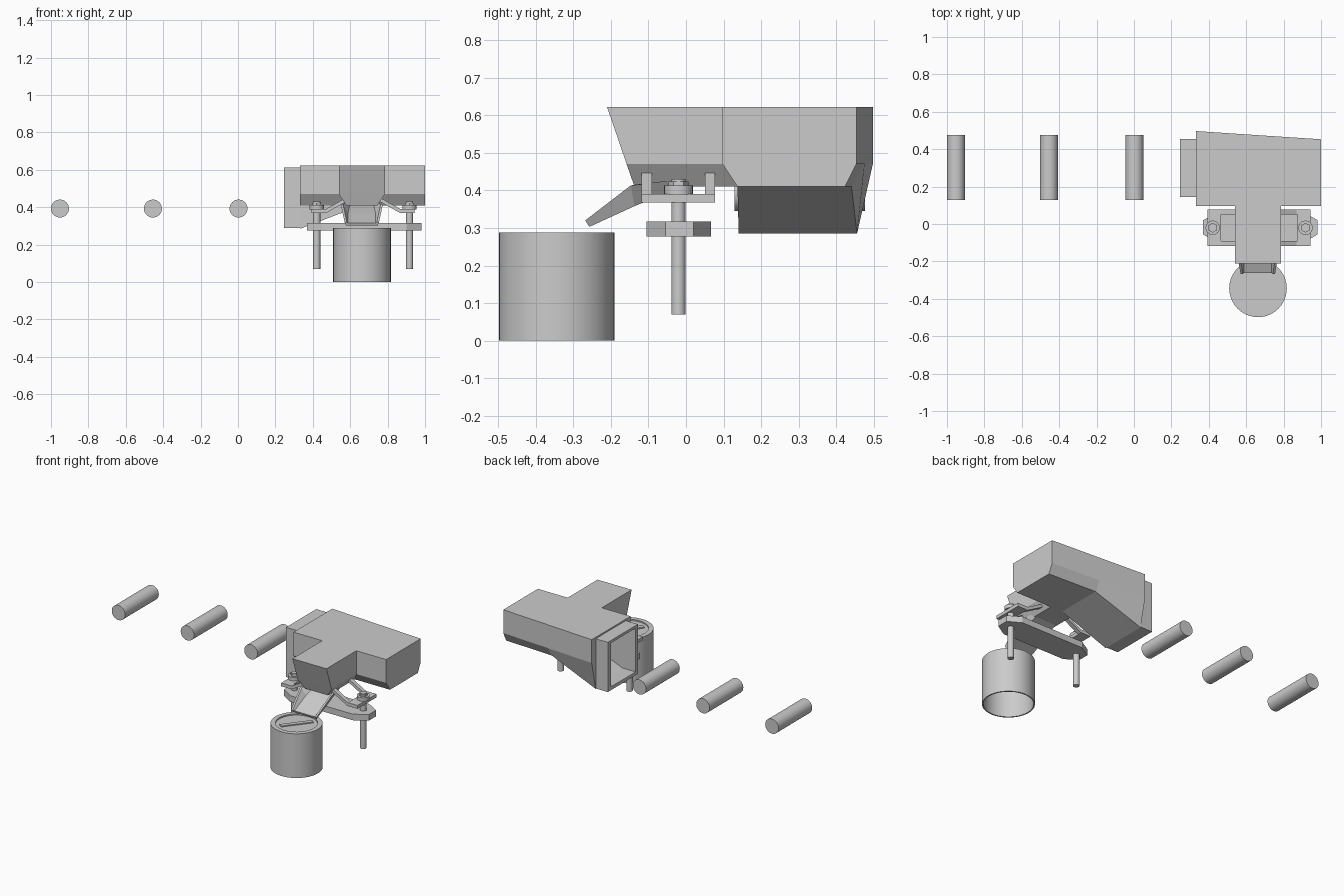
import bpy, bmesh, math
from mathutils import Vector, Matrix

if "Cube" in bpy.data.objects:
    bpy.data.objects.remove(bpy.data.objects["Cube"])


def make(name, bm, smooth=False):
    bmesh.ops.remove_doubles(bm, verts=bm.verts, dist=1e-5)
    bmesh.ops.recalc_face_normals(bm, faces=bm.faces)
    me = bpy.data.meshes.new(name)
    bm.to_mesh(me)
    bm.free()
    ob = bpy.data.objects.new(name, me)
    bpy.context.collection.objects.link(ob)
    if smooth:
        bpy.ops.object.select_all(action='DESELECT')
        ob.select_set(True)
        bpy.context.view_layer.objects.active = ob
        bpy.ops.object.shade_smooth_by_angle(angle=math.radians(35))
    return ob


def loft(name, rings, cap=True):
    bm = bmesh.new()
    vs = [[bm.verts.new(p) for p in r] for r in rings]
    n = len(vs[0])
    for a, b in zip(vs, vs[1:]):
        for i in range(n):
            j = (i + 1) % n
            bm.faces.new((a[i], a[j], b[j], b[i]))
    if cap:
        bm.faces.new(vs[0])
        bm.faces.new(vs[-1])
    return make(name, bm)


def box(name, x0, x1, y0, y1, z0, z1):
    return loft(name, [[(x0, y0, z), (x1, y0, z), (x1, y1, z), (x0, y1, z)] for z in (z0, z1)])


def extrude_y(name, prof, y0, y1):
    return loft(name, [[(x, y, z) for x, z in prof] for y in (y0, y1)])


def cyl(name, c, r, length, axis='Z', seg=32):
    bm = bmesh.new()
    rot = Matrix.Rotation(math.pi / 2, 4, 'X') if axis == 'Y' else Matrix()
    bmesh.ops.create_cone(bm, cap_ends=True, segments=seg, radius1=r, radius2=r,
                          depth=length, matrix=Matrix.Translation(c) @ rot)
    return make(name, bm, True)


def cut(ob, cutter):
    m = ob.modifiers.new("cavity", 'BOOLEAN')
    m.operation, m.object, m.solver = 'DIFFERENCE', cutter, 'EXACT'
    bpy.context.view_layer.objects.active = ob
    bpy.ops.object.modifier_apply(modifier=m.name)


# conveyor rollers
for i, x in enumerate((-0.952, -0.455, 0.003)):
    cyl(f"roller_{i + 1}", (x, 0.302, 0.393), 0.048, 0.347, 'Y')

# main housing: sections along x (back, back lower y, front lower y, bottom z)
rings = []
for x, back, yb, yf, zb in ((0.332, 0.497, 0.455, 0.14, 0.285),
                            (0.66, 0.475, 0.44, 0.137, 0.41),
                            (1.0, 0.453, 0.423, 0.137, 0.41)):
    rings.append([(x, 0.097, 0.622), (x, 0.097, 0.47), (x, 0.137, 0.41), (x, yf, zb),
                  (x, yb, zb), (x, back, 0.47), (x, back, 0.622)])
housing = loft("housing", rings)

# square inlet collar, hollowed together with the housing
collar = box("inlet_collar", 0.245, 0.332, 0.145, 0.455, 0.288, 0.612)
cavity = extrude_y("cavity_cutter", [(0.2, 0.31), (0.34, 0.31), (0.66, 0.435), (0.97, 0.435),
                                     (0.97, 0.595), (0.2, 0.595)], 0.168, 0.422)
for ob in (housing, collar):
    cut(ob, cavity)
bpy.data.objects.remove(cavity)

# front branch of the housing
CX = 0.662
loft("front_branch", [[(CX - h, y0, z), (CX + h, y0, z), (CX + h, y1, z), (CX - h, y1, z)]
                      for z, h, y0, y1 in ((0.41, 0.083, -0.137, 0.137),
                                           (0.47, 0.123, -0.158, 0.097),
                                           (0.622, 0.123, -0.21, 0.097))])

# sloping chute: open channel with flared sides
t = 0.012
rings = []
for y, z, yw, zw, wf, wt in ((-0.257, 0.303, -0.268, 0.32, 0.085, 0.092),
                             (-0.137, 0.358, -0.147, 0.413, 0.085, 0.112),
                             (0.04, 0.43, 0.035, 0.436, 0.07, 0.085)):
    rings.append([(CX - wf, y, z), (CX + wf, y, z), (CX + wt, yw, zw), (CX + wt - t, yw, zw),
                  (CX + wf - t, y - 0.004, z + t), (CX - wf + t, y - 0.004, z + t),
                  (CX - wt + t, yw, zw), (CX - wt, yw, zw)])
loft("chute", rings)

# tapered support plate
plate = [(0.37, -0.055), (0.45, -0.105), (0.9, -0.105), (0.982, -0.055),
         (0.982, 0.02), (0.9, 0.067), (0.45, 0.067), (0.37, 0.02)]
loft("support_plate", [[(x, y, z) for x, y in plate] for z in (0.277, 0.317)])

# mirrored bracket, rod and nut sets
XM = 0.669
for side, s in (("left", -1), ("right", 1)):
    xr = XM + s * 0.248
    cyl(f"rod_{side}", (xr, -0.02, 0.25), 0.019, 0.36)
    cyl(f"washer_{side}", (xr, -0.02, 0.401), 0.038, 0.024)
    cyl(f"nut_{side}", (xr, -0.02, 0.417), 0.026, 0.014, seg=6)
    a, b = sorted((XM + s * 0.275, XM + s * 0.205))
    box(f"bracket_bar_{side}", a, b, -0.118, 0.077, 0.368, 0.39)
    arm = [(XM + s * d, z) for d, z in ((0.275, 0.368), (0.2, 0.368), (0.09, 0.43),
                                        (0.09, 0.452), (0.2, 0.39), (0.275, 0.39))]
    for end, y in (("front", -0.118), ("rear", 0.05)):
        extrude_y(f"bracket_arm_{side}_{end}", arm, y, y + 0.027)

# collecting drum: turned wall, open below, with recessed lid
PX, PY = 0.663, -0.344
bm = bmesh.new()
prof = [(0.146, 0.0), (0.154, 0.0), (0.154, 0.288), (0.125, 0.288), (0.125, 0.276), (0.146, 0.27)]
N = 40
cols = [[bm.verts.new((PX + r * math.cos(2 * math.pi * i / N), PY + r * math.sin(2 * math.pi * i / N), z))
         for r, z in prof] for i in range(N)]
for i in range(N):
    a, b = cols[i], cols[(i + 1) % N]
    for j in range(len(prof)):
        k = (j + 1) % len(prof)
        bm.faces.new((a[j], b[j], b[k], a[k]))
make("drum_wall", bm, True)
cyl("drum_lid", (PX, PY, 0.274), 0.127, 0.012, seg=40)

# diagonal grip on the lid
grip = box("lid_grip", -0.1, 0.1, -0.014, 0.014, 0, 0.008)
grip.location = (PX, PY, 0.279)
grip.rotation_euler.z = math.radians(52)
